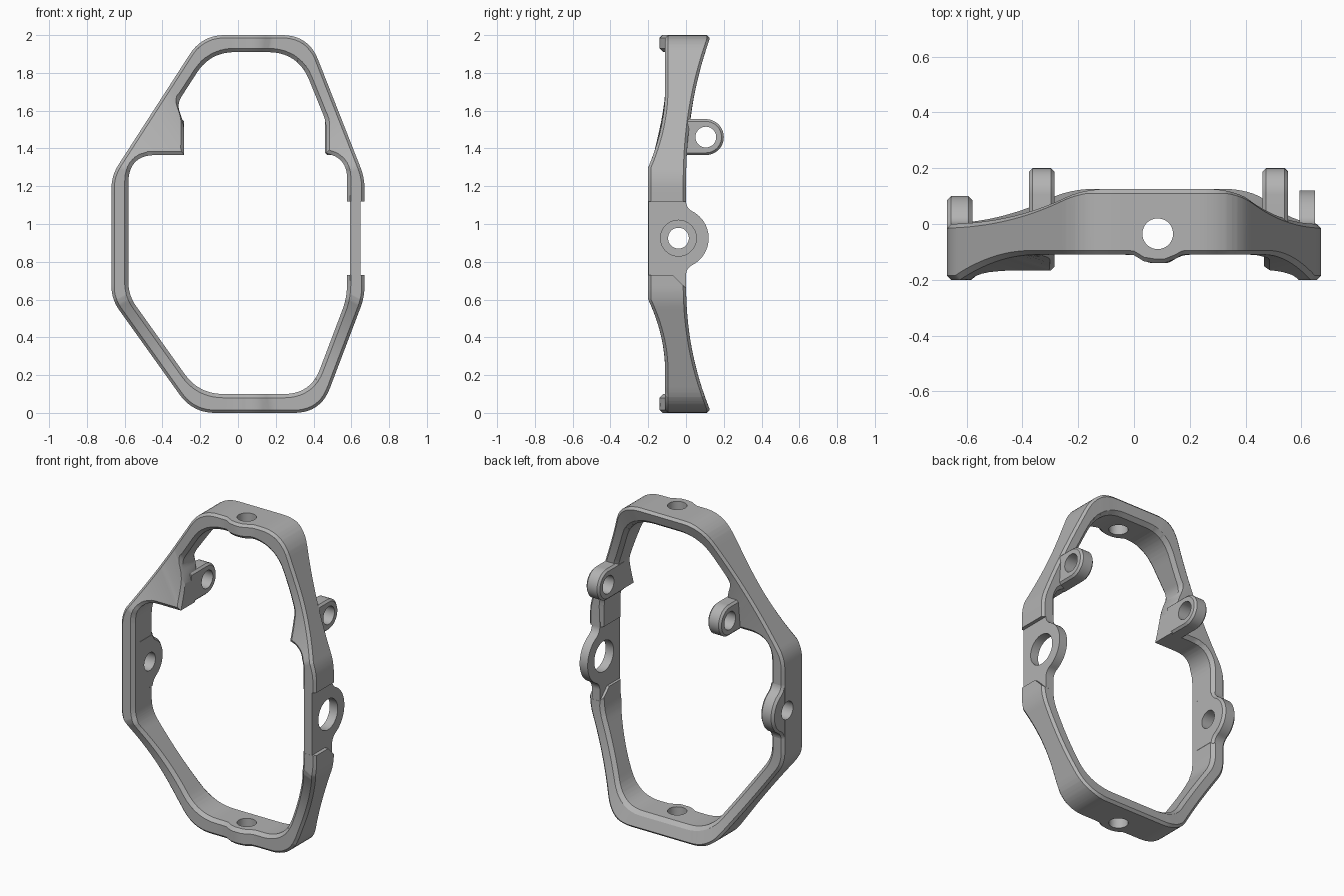
import bpy, bmesh
from math import sin, cos, pi, atan2, sqrt, hypot
from mathutils import Vector

cube = bpy.data.objects.get("Cube")
if cube:
    bpy.data.objects.remove(cube, do_unlink=True)

grey = bpy.data.materials.new("satin grey")
grey.use_nodes = True
grey.diffuse_color = (0.45, 0.45, 0.45, 1)
grey.node_tree.nodes["Principled BSDF"].inputs["Base Color"].default_value = (0.45, 0.45, 0.45, 1)

CZ = 0.95                     # centre height of the ring
LUG_Z, LUG_Y = 0.925, -0.04   # axis of the side bores


def make(name, bm):
    bmesh.ops.recalc_face_normals(bm, faces=bm.faces)
    mesh = bpy.data.meshes.new(name)
    bm.to_mesh(mesh)
    bm.free()
    mesh.materials.append(grey)
    ob = bpy.data.objects.new(name, mesh)
    bpy.context.collection.objects.link(ob)
    return ob


def prism(name, pts, x0, x1, bevel=0.0):
    """Extrude a (y, z) outline along x, optionally chamfering the rims."""
    bm = bmesh.new()
    a, b = [[bm.verts.new((x, y, z)) for y, z in pts] for x in (x0, x1)]
    bm.faces.new(a)
    bm.faces.new(b)
    n = len(pts)
    for i in range(n):
        j = (i + 1) % n
        bm.faces.new((a[i], a[j], b[j], b[i]))
    ob = make(name, bm)
    if bevel:
        m = ob.modifiers.new("Chamfer", "BEVEL")
        m.width, m.segments, m.use_clamp_overlap = bevel, 1, False
        m.limit_method, m.angle_limit = "ANGLE", 1.0
    return ob


def bore(center, radius, axis, depth):
    bm = bmesh.new()
    bmesh.ops.create_cone(bm, cap_ends=True, segments=48, radius1=radius, radius2=radius, depth=depth)
    rot = Vector((0, 0, 1)).rotation_difference(Vector(axis)).to_matrix()
    bmesh.ops.rotate(bm, verts=bm.verts, cent=(0, 0, 0), matrix=rot)
    bmesh.ops.translate(bm, verts=bm.verts, vec=center)
    ob = make("bore_cutter", bm)
    ob.hide_render = True
    return ob


def finish(ob, cutters=()):
    """Cut, apply the modifiers and shade."""
    for c in cutters:
        m = ob.modifiers.new("Cut", "BOOLEAN")
        m.operation, m.solver, m.object = "DIFFERENCE", "EXACT", c
    bpy.context.view_layer.update()
    dg = bpy.context.evaluated_depsgraph_get()
    mesh = bpy.data.meshes.new_from_object(ob.evaluated_get(dg))
    ob.modifiers.clear()
    ob.data = mesh
    bpy.ops.object.select_all(action="DESELECT")
    ob.select_set(True)
    bpy.context.view_layer.objects.active = ob
    bpy.ops.object.shade_smooth_by_angle(angle=0.5)


def rounded(corners, steps=10):
    """Closed outline; each corner (x, z, t) is rounded over length t."""
    out = []
    for i, (x, z, t) in enumerate(corners):
        p = Vector((x, z))
        if t == 0:
            out.append(p)
            continue
        a = Vector(corners[i - 1][:2]) - p
        b = Vector(corners[(i + 1) % len(corners)][:2]) - p
        a, b = p + a.normalized() * t, p + b.normalized() * t
        for k in range(steps + 1):
            s = k / steps
            out.append(a * (1 - s) ** 2 + p * 2 * s * (1 - s) + b * s * s)
    return out


def cast(poly, ang):
    """Radius and facing of an outline along a ray from the ring centre."""
    d, best = Vector((cos(ang), sin(ang))), (0, 1)
    for i, q in enumerate(poly):
        p = poly[i - 1] - Vector((0, CZ))
        e = q - poly[i - 1]
        den = d.x * e.y - d.y * e.x
        if abs(den) < 1e-9:
            continue
        r = (p.x * e.y - p.y * e.x) / den
        s = (p.x * d.y - p.y * d.x) / den
        if r > best[0] and -1e-6 <= s <= 1 + 1e-6:
            best = (r, abs(den) / e.length)
    return best


def clamp(v):
    return max(0.0, min(1.0, v))


def front_y(x, z):
    t = clamp(max((z - 1.3) / 0.42, (0.6 - z) / 0.38))
    y = -0.2 + 0.09 * (1 - (1 - t) ** 2)
    if abs(z - 1) > 0.85:     # swelling around the vertical bores
        s = clamp((0.095 - abs(x - 0.085)) / 0.065)
        y -= 0.03 * s * s * (3 - 2 * s)
    return y


def back_y(x, z):
    return 0.125 * clamp(max((z - 1.2) / 0.78, (0.7 - z) / 0.68)) ** 2.2


# Ring outlines
outer = rounded([(-0.67, 1.256, 0.07), (-0.67, 0.602, 0.07), (-0.24, 0, 0.12), (0.437, 0, 0.14),
                 (0.67, 0.614, 0.06), (0.67, 1.245, 0.06), (0.373, 2, 0.14), (-0.19, 2, 0.12)])
inner = rounded([(-0.58, 1.365, 0.145), (-0.58, 0.622, 0.07), (-0.207, 0.1, 0.13), (0.384, 0.1, 0.14),
                 (0.577, 0.61, 0.07), (0.577, 1.345, 0.1), (0.465, 1.375, 0), (0.465, 1.545, 0.03),
                 (0.317, 1.91, 0.16), (-0.147, 1.91, 0.13), (-0.325, 1.635, 0.05),
                 (-0.285, 1.53, 0.05), (-0.285, 1.365, 0)])

# Ring: eight-sided chamfered section swept around the outlines
angles = sorted({round(atan2(p.y - CZ, p.x), 4) for p in outer + inner}
                | {round(i * pi / 90, 4) for i in range(-89, 91)})
bm = bmesh.new()
sections = []
for a in angles:
    (ro, no), (ri, ni) = cast(outer, a), cast(inner, a)
    co, ci = 0.015, 0.02
    so, si = ro - co / max(no, 0.6), ri + ci / max(ni, 0.6)
    sec = []
    for r, f, shift in ((ro, front_y, co), (so, front_y, 0), (si, front_y, 0), (ri, front_y, ci),
                        (ri, back_y, -ci), (si, back_y, 0), (so, back_y, 0), (ro, back_y, -co)):
        x, z = r * cos(a), CZ + r * sin(a)
        sec.append(bm.verts.new((x, f(x, z) + shift, z)))
    sections.append(sec)
for i, s in enumerate(sections):
    for k in range(8):
        p = sections[i - 1]
        bm.faces.new((p[k], s[k], s[k - 7], p[k - 7]))
ring = make("ring_frame", bm)

notch = prism("notch_cutter", [(-0.3, 1.12), (-0.3, 0.73), (-0.07, 0.73), (0.01, 0.65),
                               (0.2, 0.65), (0.2, 1.12)], 0.5, 0.8)
notch.hide_render = True
upright = bore((0.085, -0.035, 1), 0.055, (0, 0, 1), 3)
side_bore = bore((-0.6, LUG_Y, LUG_Z), 0.055, (1, 0, 0), 0.5)
wide_bore = bore((0.6, LUG_Y, LUG_Z), 0.095, (1, 0, 0), 0.5)
finish(ring, (notch, upright, side_bore))


def bump(radius, fillet):
    """Round boss blended into a straight back edge, from low to high z."""
    rise = sqrt((radius + fillet) ** 2 - (fillet - LUG_Y) ** 2)
    a = atan2(rise, fillet - LUG_Y)
    low = [(fillet - fillet * cos(a * k / 8), LUG_Z - rise + fillet * sin(a * k / 8)) for k in range(8)]
    arc = [(LUG_Y + radius * cos(-a + 2 * a * k / 36), LUG_Z + radius * sin(-a + 2 * a * k / 36))
           for k in range(37)]
    high = [(y, 2 * LUG_Z - z) for y, z in reversed(low)]
    return low + arc + high


# Right-hand side boss on the ring
boss = bump(0.14, 0.06)
boss = [(-0.15, boss[0][1])] + boss + [(-0.15, boss[-1][1])]
finish(prism("right_side_boss", boss, -0.669, -0.579, 0.014), (side_bore,))

# Thin plate with a wide bore bridging the notch
plate = [(-0.199, 0.7), (-0.06, 0.7), (0, 0.64)] + bump(0.16, 0.06) + [(0, 1.15), (-0.199, 1.15)]
finish(prism("left_notch_plate", plate, 0.593, 0.648), (wide_bore,))

# Rear lugs
for name, x0 in (("right_rear_lug", -0.376), ("left_rear_lug", 0.461)):
    y, z, r = 0.105, 1.46, 0.095
    arc = [(y + r * cos(pi * (k / 32 - 0.5)), z + r * sin(pi * (k / 32 - 0.5))) for k in range(33)]
    lug = prism(name, [(-0.06, z - r)] + arc + [(-0.06, z + r)], x0, x0 + 0.091, 0.012)
    hole = bore((x0, y, z), 0.055, (1, 0, 0), 0.4)
    finish(lug, (hole,))
    bpy.data.objects.remove(hole, do_unlink=True)

for c in (notch, upright, side_bore, wide_bore):
    bpy.data.objects.remove(c, do_unlink=True)
